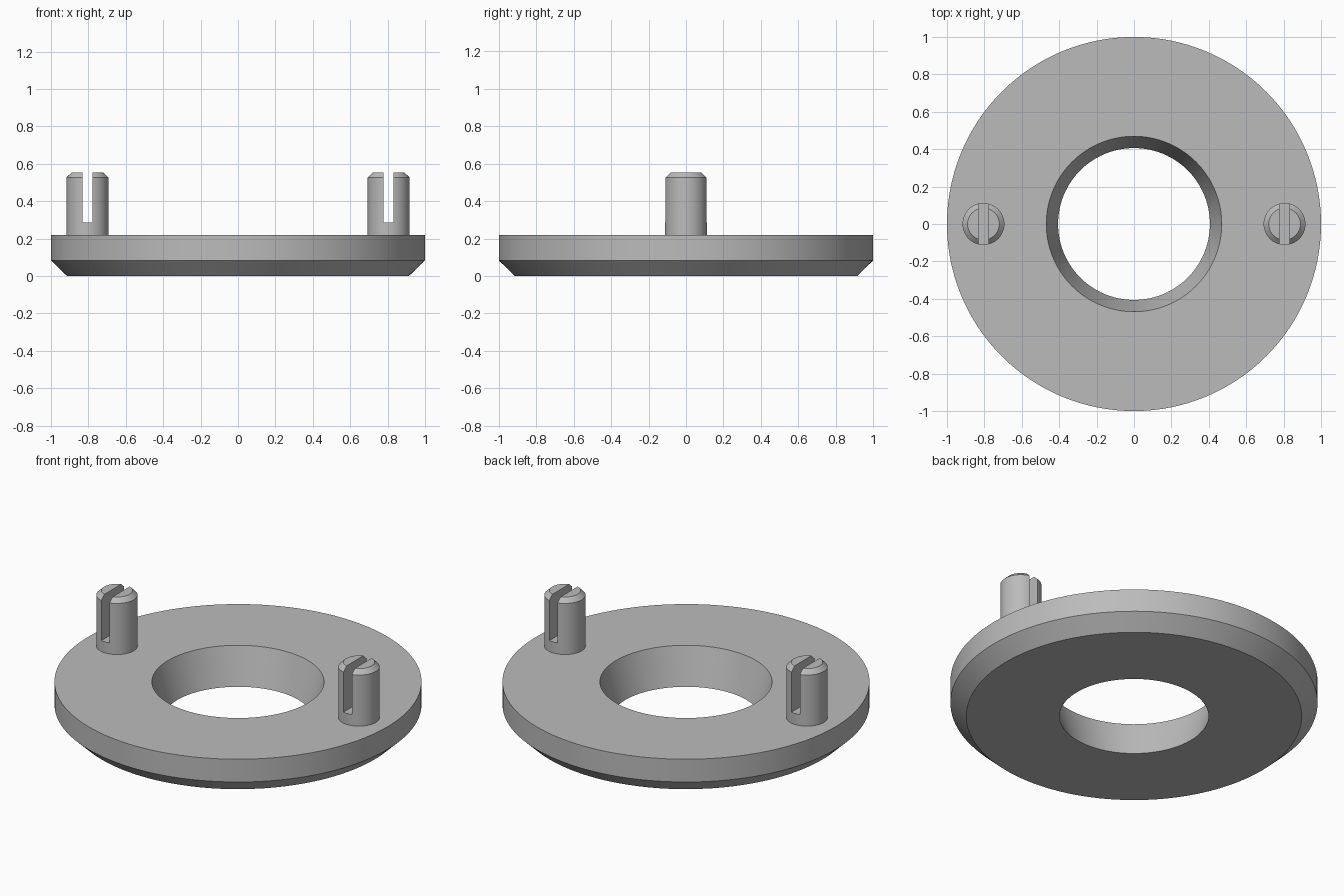
import bpy
import math

scene_cube = bpy.data.objects.get("Cube")
if scene_cube:
    bpy.data.objects.remove(scene_cube, do_unlink=True)

GREY = (0.5, 0.5, 0.5, 1.0)
grey = bpy.data.materials.new("plain grey")
grey.use_nodes = True
grey.diffuse_color = GREY
grey.node_tree.nodes["Principled BSDF"].inputs["Base Color"].default_value = GREY


def lathe(name, profile, sides, closed_ring):
    """Turn a (radius, z) profile, listed bottom to top on the outside, about z."""
    count = len(profile)
    verts = []
    for i in range(sides):
        a = math.tau * i / sides
        verts += [(r * math.cos(a), r * math.sin(a), z) for r, z in profile]
    faces = []
    for i in range(sides):
        p, q = i * count, (i + 1) % sides * count
        for j in range(count if closed_ring else count - 1):
            k = (j + 1) % count
            faces.append((p + j, q + j, q + k, p + k))
    if not closed_ring:
        faces.append([i * count for i in reversed(range(sides))])
        faces.append([i * count + count - 1 for i in range(sides)])
    mesh = bpy.data.meshes.new(name)
    mesh.from_pydata(verts, [], faces)
    mesh.materials.append(grey)
    obj = bpy.data.objects.new(name, mesh)
    bpy.context.collection.objects.link(obj)
    return obj


def activate(obj):
    bpy.ops.object.select_all(action="DESELECT")
    obj.select_set(True)
    bpy.context.view_layer.objects.active = obj


def smooth(obj):
    activate(obj)
    bpy.ops.object.shade_smooth_by_angle(angle=math.radians(25))


# Ring plate with a chamfered lower rim and a tapered bore
ring = lathe("ring_plate",
             [(0.406, 0), (0.914, 0), (1, 0.083), (1, 0.22), (0.469, 0.22)],
             128, True)
smooth(ring)

# Slotted pegs with chamfered tops, one on each side
PEG_X, SLOT_FLOOR, SLOT_WIDTH = 0.805, 0.286, 0.055
for side, sign in (("left", 1), ("right", -1)):
    peg = lathe(side + "_peg",
                [(0.112, 0.215), (0.112, 0.527), (0.085, 0.553)], 64, False)
    peg.location.x = sign * PEG_X

    # Slot running front to back
    bpy.ops.mesh.primitive_cube_add(size=1, location=(sign * PEG_X, 0, SLOT_FLOOR + 0.25))
    cutter = bpy.context.object
    cutter.name = side + "_slot_cutter"
    cutter.scale = (SLOT_WIDTH, 0.5, 0.5)
    cutter.hide_render = True
    cutter.data.materials.append(grey)

    activate(peg)
    slot = peg.modifiers.new("slot", "BOOLEAN")
    slot.operation = "DIFFERENCE"
    slot.solver = "EXACT"
    slot.object = cutter
    bpy.ops.object.modifier_apply(modifier=slot.name)
    bpy.data.objects.remove(cutter, do_unlink=True)
    smooth(peg)
